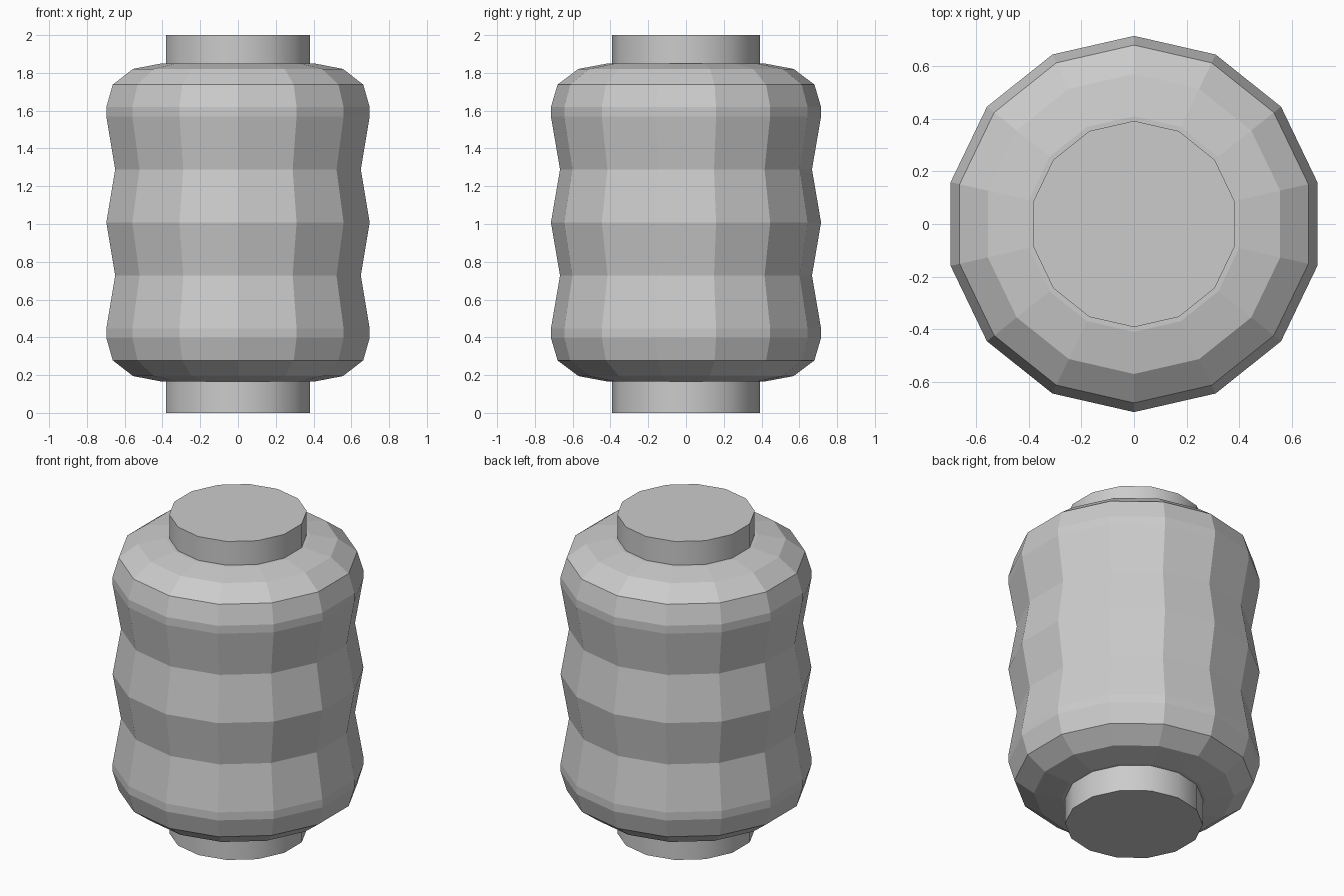
import bpy, bmesh, math

if "Cube" in bpy.data.objects:
    bpy.data.objects.remove(bpy.data.objects["Cube"])

SIDES = 14


def lathe(name, profile):
    """Revolve (radius, z) points into a closed 14-sided solid."""
    bm = bmesh.new()
    rings = []
    for r, z in profile:
        rings.append([bm.verts.new((r * math.sin(2 * math.pi * i / SIDES),
                                    r * math.cos(2 * math.pi * i / SIDES), z))
                      for i in range(SIDES)])
    for a, b in zip(rings, rings[1:]):
        for i in range(SIDES):
            j = (i + 1) % SIDES
            bm.faces.new((a[i], a[j], b[j], b[i]))
    bm.faces.new(rings[0])
    bm.faces.new(rings[-1])
    bmesh.ops.recalc_face_normals(bm, faces=bm.faces)
    mesh = bpy.data.meshes.new(name)
    bm.to_mesh(mesh)
    bm.free()
    obj = bpy.data.objects.new(name, mesh)
    bpy.context.collection.objects.link(obj)
    return obj


# Ribbed paper body: lower half profile, mirrored about the middle ridge
MID = 1.008
lower = [(0.41, 0.165), (0.57, 0.195), (0.68, 0.278), (0.715, 0.397),
         (0.715, 0.447), (0.667, 0.727)]
upper = [(r, 2 * MID - z) for r, z in reversed(lower)]
lathe("lantern_body", lower + [(0.715, MID)] + upper)

# End caps with smooth sides and sharp rims
for name, z0, z1 in (("bottom_cap", 0.0, 0.18), ("top_cap", 1.83, 2.0)):
    cap = lathe(name, [(0.392, z0), (0.392, z1)])
    bpy.ops.object.select_all(action='DESELECT')
    cap.select_set(True)
    bpy.context.view_layer.objects.active = cap
    bpy.ops.object.shade_smooth_by_angle(angle=math.radians(40))
